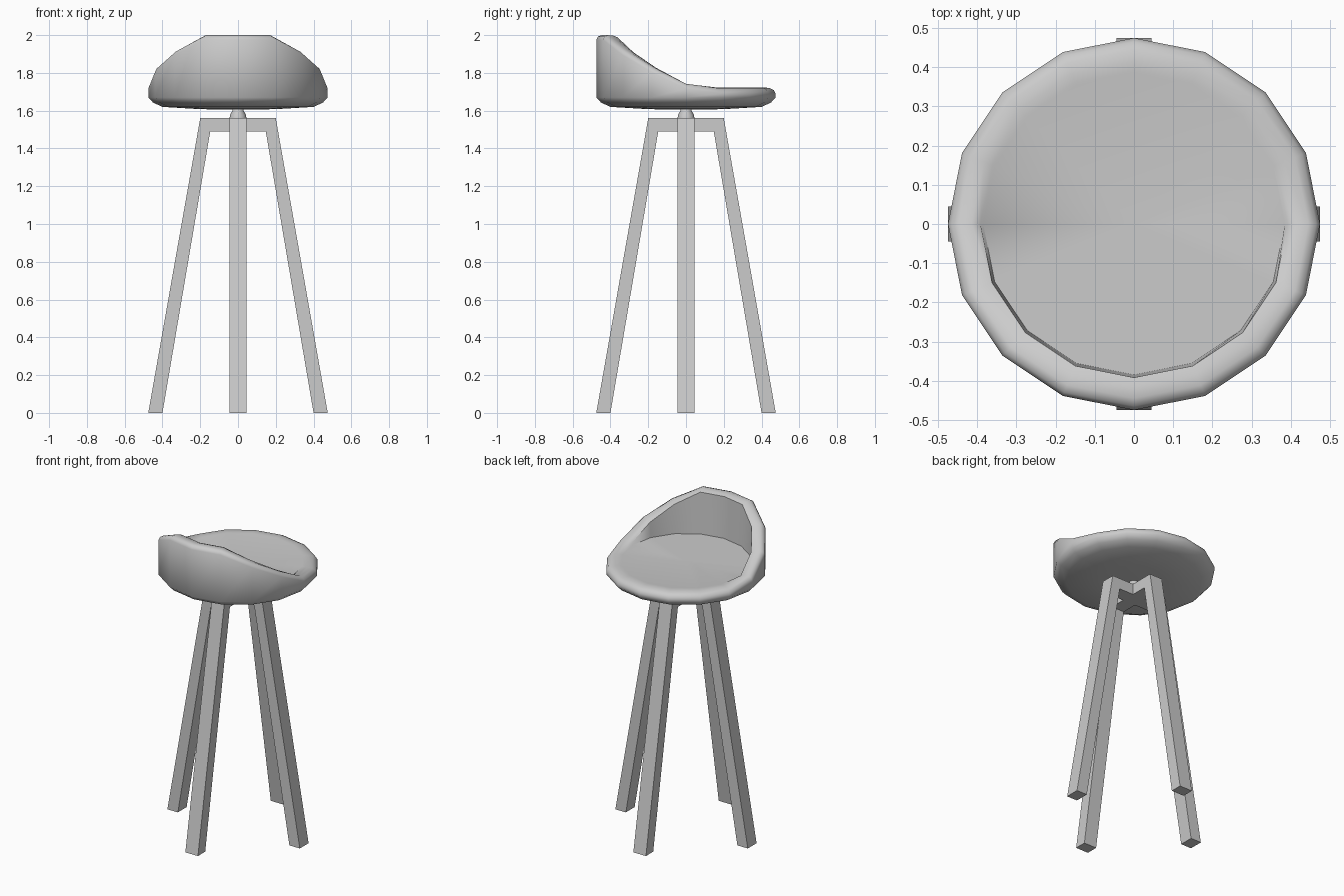
import bpy, bmesh, math
from mathutils import Vector

if "Cube" in bpy.data.objects:
    bpy.data.objects.remove(bpy.data.objects["Cube"])


def make_object(name, bm):
    bmesh.ops.remove_doubles(bm, verts=bm.verts, dist=1e-5)
    bmesh.ops.recalc_face_normals(bm, faces=bm.faces)
    mesh = bpy.data.meshes.new(name)
    bm.to_mesh(mesh)
    bm.free()
    obj = bpy.data.objects.new(name, mesh)
    bpy.context.collection.objects.link(obj)
    return obj


def smooth(obj, degrees):
    bpy.ops.object.select_all(action='DESELECT')
    obj.select_set(True)
    bpy.context.view_layer.objects.active = obj
    bpy.ops.object.shade_smooth_by_angle(angle=math.radians(degrees))


# Bucket seat: 16 radial sections, rim height rises towards the back (-y)
SIDES = 16
RIM = [2.0, 2.0, 1.92, 1.83, 1.742]


def seat_section(step):
    base = [(0.20, 1.608), (0.40, 1.62), (0.45, 1.643), (0.475, 1.67)]
    if step < len(RIM):
        h = RIM[step]
        return base + [(0.475, max(h - 0.025, 1.70)), (0.465, h - 0.007), (0.445, h),
                       (0.415, h - 0.003), (0.392, h - 0.012), (0.385, 1.72)]
    return base + [(0.475, 1.69), (0.465, 1.708), (0.445, 1.719),
                   (0.415, 1.723), (0.392, 1.723), (0.385, 1.722)]


bm = bmesh.new()
sections = []
for i in range(SIDES):
    a = -math.pi / 2 + 2 * math.pi * i / SIDES
    sections.append([bm.verts.new((r * math.cos(a), r * math.sin(a), z))
                     for r, z in seat_section(min(i, SIDES - i))])
bottom, top = bm.verts.new((0, 0, 1.605)), bm.verts.new((0, 0, 1.72))
for i in range(SIDES):
    s, t = sections[i], sections[(i + 1) % SIDES]
    for j in range(len(s) - 1):
        bm.faces.new((s[j], t[j], t[j + 1], s[j + 1]))
    bm.faces.new((bottom, t[0], s[0]))
    bm.faces.new((top, s[-1], t[-1]))
smooth(make_object("seat", bm), 50)

# Leg frame: four splayed legs joined by a cross under the seat
W = 0.045
outer = [(W, 1.56), (0.2, 1.56), (0.475, 0)]
inner = [(W, 1.49), (0.147, 1.49), (0.40, 0)]
bm = bmesh.new()
for q in range(4):
    c, s = [(1, 0), (0, 1), (-1, 0), (0, -1)][q]

    def row(points, y):
        return [bm.verts.new((r * c - y * s, r * s + y * c, z)) for r, z in points]

    rails = [row(outer, -W), row(outer, W), row(inner, W), row(inner, -W)]
    for k in range(4):
        p, n = rails[k], rails[(k + 1) % 4]
        for j in range(2):
            bm.faces.new((p[j], p[j + 1], n[j + 1], n[j]))
    bm.faces.new([rail[-1] for rail in rails])
for z in (1.56, 1.49):
    bm.faces.new([bm.verts.new((x, y, z)) for x, y in ((-W, -W), (W, -W), (W, W), (-W, W))])
make_object("leg_frame", bm)

# Short tapered post between the cross and the seat
bm = bmesh.new()
rings = []
for r, z in ((0.045, 1.55), (0.043, 1.575), (0.030, 1.60), (0.025, 1.62)):
    rings.append([bm.verts.new((r * math.cos(math.tau * i / 16),
                                r * math.sin(math.tau * i / 16), z)) for i in range(16)])
for lo, hi in zip(rings, rings[1:]):
    for i in range(16):
        j = (i + 1) % 16
        bm.faces.new((lo[i], lo[j], hi[j], hi[i]))
bm.faces.new(rings[0])
bm.faces.new(rings[-1])
smooth(make_object("seat_post", bm), 40)
